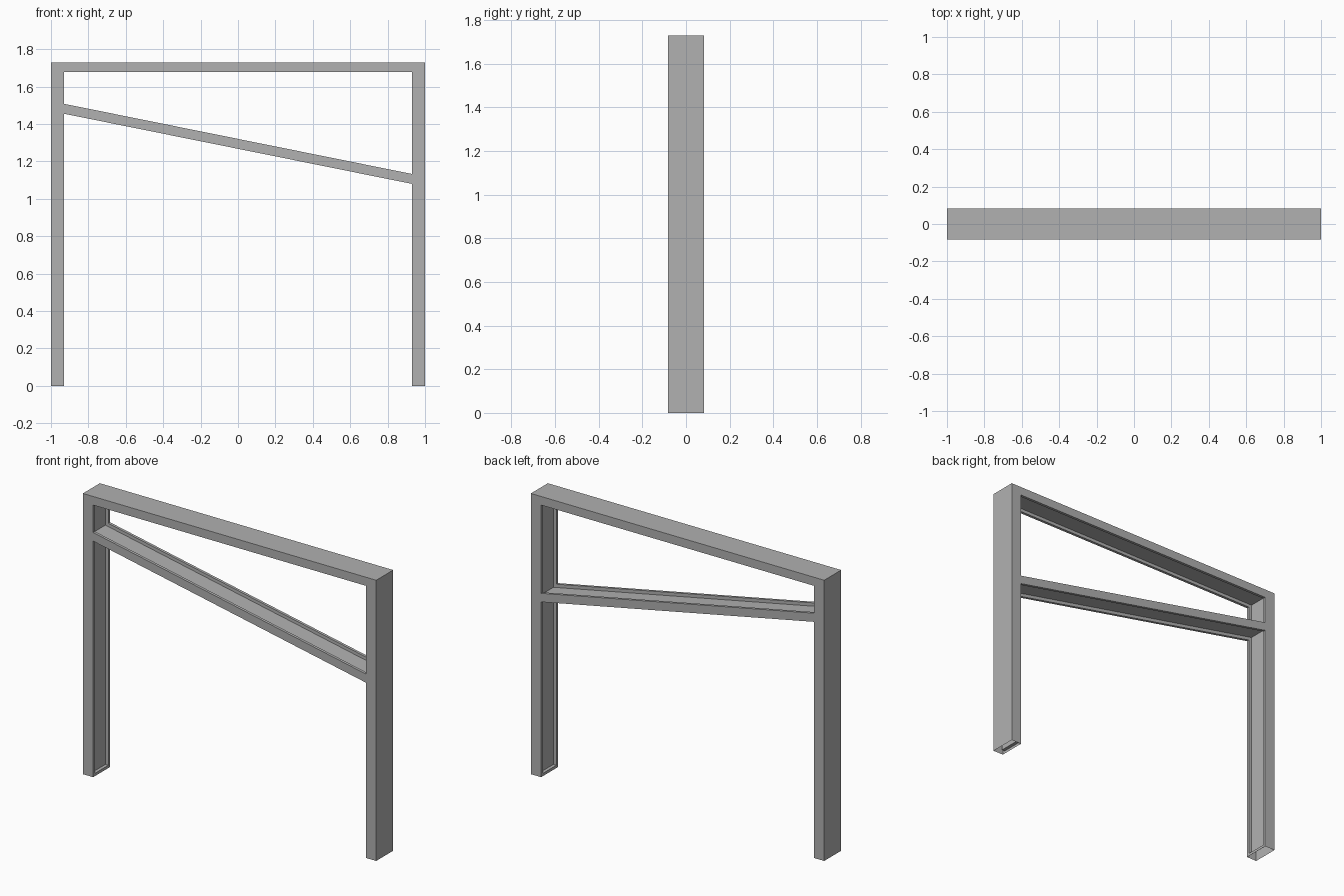
import bpy
import bmesh

cube = bpy.data.objects.get("Cube")
if cube:
    bpy.data.objects.remove(cube, do_unlink=True)

HALF_W, INNER_X, HALF_D, TOP = 1.0, 0.93, 0.0825, 1.73

# One flat grey for the whole frame
grey = bpy.data.materials.new("plain_grey")
grey.use_nodes = True
colour = (0.44, 0.44, 0.44, 1.0)
grey.diffuse_color = colour
grey.node_tree.nodes["Principled BSDF"].inputs["Base Color"].default_value = colour

bm = bmesh.new()

# Front plate: height rows (left, right) for foot, sloping bar, top beam
rows = [(0, 0), (1.455, 1.08), (1.508, 1.133), (1.677, 1.677), (TOP, TOP)]
grid = []
for left, right in rows:
    grid.append([bm.verts.new((x, -HALF_D, z)) for x, z in
                 ((-HALF_W, left), (-INNER_X, left), (INNER_X, right), (HALF_W, right))])
for r in range(len(rows) - 1):
    columns = (0, 1, 2) if r % 2 else (0, 2)   # bars only on odd rows
    for c in columns:
        bm.faces.new((grid[r][c], grid[r][c + 1], grid[r + 1][c + 1], grid[r + 1][c]))

# Give the plate its depth
result = bmesh.ops.extrude_face_region(bm, geom=bm.faces[:], use_keep_orig=True)
back = [g for g in result["geom"] if isinstance(g, bmesh.types.BMVert)]
bmesh.ops.translate(bm, verts=back, vec=(0, 2 * HALF_D, 0))
bmesh.ops.recalc_face_normals(bm, faces=bm.faces[:])
bm.normal_update()

# Recessed channel around the inside of both openings
lining = [f for f in bm.faces
          if abs(f.normal.y) < 0.5
          and abs(f.calc_center_median().x) < 0.95
          and 0.01 < f.calc_center_median().z < TOP - 0.01]
bmesh.ops.inset_region(bm, faces=lining, thickness=0.017, depth=0.0,
                       use_boundary=True, use_even_offset=True)
bmesh.ops.inset_region(bm, faces=lining, thickness=0.0001, depth=-0.02,
                       use_boundary=True, use_even_offset=True)

# Hollow legs are open at the feet
feet = [f for f in bm.faces if all(v.co.z < 0.001 for v in f.verts)]
bmesh.ops.delete(bm, geom=feet, context="FACES")

mesh = bpy.data.meshes.new("door_frame")
bm.to_mesh(mesh)
bm.free()
mesh.materials.append(grey)
frame = bpy.data.objects.new("door_frame", mesh)
bpy.context.collection.objects.link(frame)
